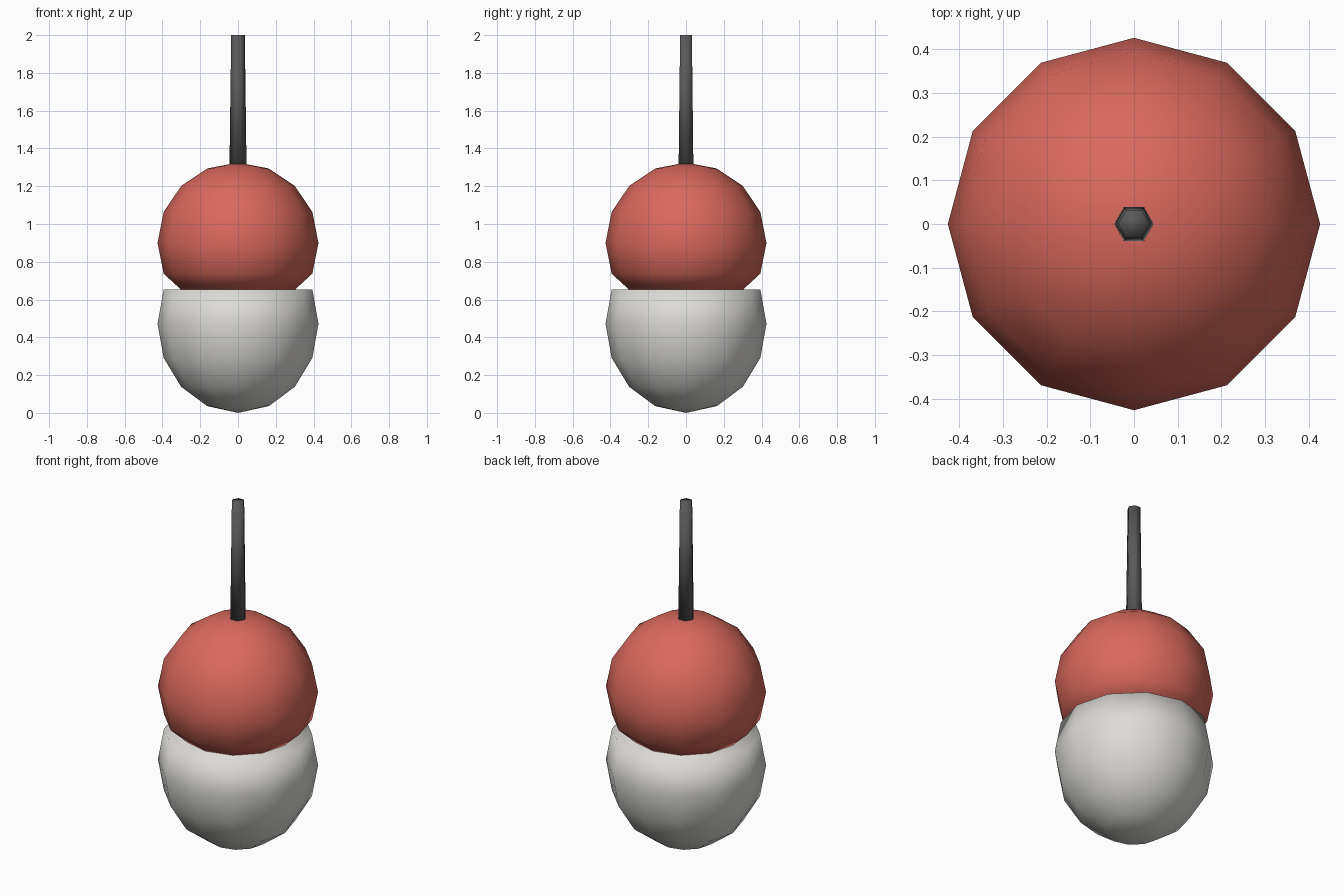
import bpy, bmesh, math

cube = bpy.data.objects.get("Cube")
if cube:
    bpy.data.objects.remove(cube, do_unlink=True)


def make_material(name, rgb):
    mat = bpy.data.materials.new(name)
    mat.use_nodes = True
    color = (*rgb, 1.0)
    mat.diffuse_color = color
    mat.node_tree.nodes["Principled BSDF"].inputs["Base Color"].default_value = color
    return mat


def lathe(name, profile, sides, mat):
    """Revolve (radius, height) points; zero radius makes a pole, open ends are capped."""
    bm = bmesh.new()
    rings = []
    for r, z in profile:
        if r == 0:
            rings.append([bm.verts.new((0, 0, z))] * sides)
        else:
            angles = [math.tau * i / sides for i in range(sides)]
            rings.append([bm.verts.new((r * math.cos(a), r * math.sin(a), z)) for a in angles])
    for low, high in zip(rings, rings[1:]):
        for i in range(sides):
            j = (i + 1) % sides
            corners = dict.fromkeys((low[i], low[j], high[j], high[i]))
            bm.faces.new(list(corners))
    if profile[0][0]:
        bm.faces.new(rings[0][::-1])
    if profile[-1][0]:
        bm.faces.new(rings[-1])
    bmesh.ops.recalc_face_normals(bm, faces=bm.faces)
    for face in bm.faces:
        face.smooth = True
    mesh = bpy.data.meshes.new(name)
    bm.to_mesh(mesh)
    bm.free()
    mesh.materials.append(mat)
    obj = bpy.data.objects.new(name, mesh)
    bpy.context.collection.objects.link(obj)
    return obj


def arc(radius, half_height, center, first, last):
    """Elliptical profile in eighth steps from the bottom pole (0) to the top pole (8)."""
    points = []
    for k in range(first, last + 1):
        a = math.pi * k / 8
        r = 0 if k in (0, 8) else radius * math.sin(a)
        points.append((r, center - half_height * math.cos(a)))
    return points


red = make_material("float red", (0.69, 0.14, 0.112))
white = make_material("float white", (0.72, 0.71, 0.68))
grey = make_material("stem grey", (0.1, 0.1, 0.1))

# Lower float: egg-shaped bowl with a flat top
lathe("lower_float", arc(0.426, 0.472, 0.472, 0, 5), 12, white)

# Upper float: ball with its underside flattened onto the bowl
lathe("upper_float", [(0.301, 0.652)] + arc(0.426, 0.426, 0.9, 3, 8), 12, red)

# Stem: slim tapered hexagonal rod
lathe("stem", [(0.045, 1.318), (0.036, 2.0)], 6, grey)
